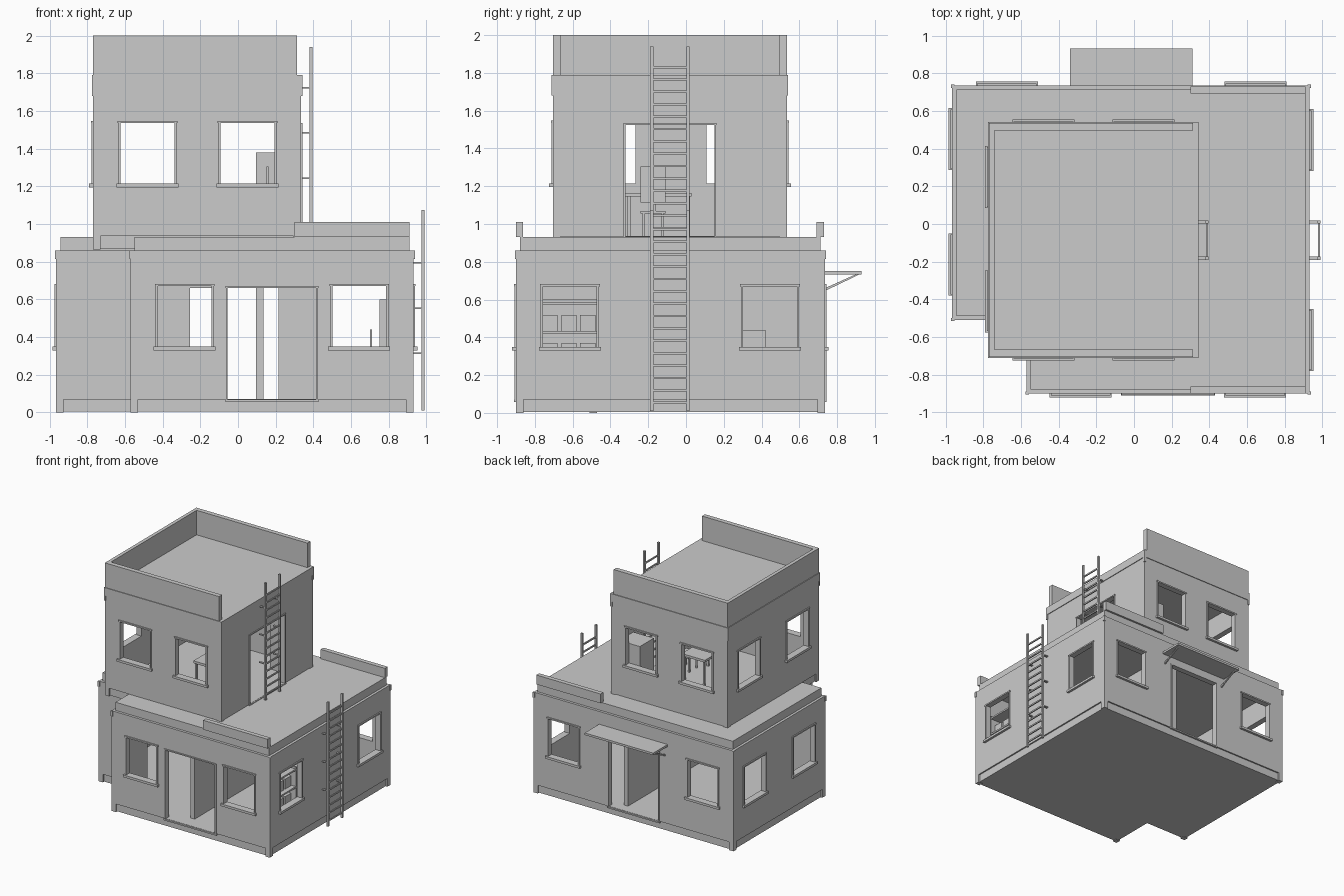
import bpy, bmesh
from mathutils import Vector

cube = bpy.data.objects.get("Cube")
if cube:
    bpy.data.objects.remove(cube)

plaster = bpy.data.materials.new("plain_grey")
plaster.use_nodes = True
GREY = (0.6, 0.6, 0.6, 1)
plaster.diffuse_color = GREY
plaster.node_tree.nodes["Principled BSDF"].inputs["Base Color"].default_value = GREY


def finish(name, bm):
    bmesh.ops.recalc_face_normals(bm, faces=bm.faces)
    me = bpy.data.meshes.new(name)
    bm.to_mesh(me)
    bm.free()
    me.materials.append(plaster)
    ob = bpy.data.objects.new(name, me)
    bpy.context.collection.objects.link(ob)
    return ob


def add_box(bm, x, y, z):
    verts = bmesh.ops.create_cube(bm, size=1)["verts"]
    for v in verts:
        v.co = [(a + b) / 2 + c * (b - a) for c, (a, b) in zip(v.co, (x, y, z))]


def boxes(name, *items):
    bm = bmesh.new()
    for it in items:
        add_box(bm, *it)
    return finish(name, bm)


def inset(poly, t):
    """Move every edge of a right-angled counter-clockwise outline inward."""
    out = []
    for i, p in enumerate(poly):
        a = (p - poly[i - 1]).normalized()
        b = (poly[(i + 1) % len(poly)] - p).normalized()
        out.append(p + t * Vector((-a.y - b.y, a.x + b.x)))
    return out


def slab(name, poly, z0, z1):
    bm = bmesh.new()
    f = bm.faces.new([bm.verts.new((*p, z0)) for p in poly])
    ext = bmesh.ops.extrude_face_region(bm, geom=[f])["geom"]
    for v in ext:
        if isinstance(v, bmesh.types.BMVert):
            v.co.z = z1
    return finish(name, bm)


def wall_ring(name, poly, t, z0, z1):
    bm = bmesh.new()
    rings = [[bm.verts.new((*p, z)) for p in pts]
             for pts, z in ((poly, z0), (poly, z1), (inset(poly, t), z1), (inset(poly, t), z0))]
    for r in range(4):
        a, b = rings[r], rings[(r + 1) % 4]
        for i in range(len(poly)):
            j = (i + 1) % len(poly)
            bm.faces.new((a[i], a[j], b[j], b[i]))
    return finish(name, bm)


def on_wall(axis, sign, face, u, depth, z):
    """Box placed on a wall: u runs along it, depth runs outward from it."""
    d = sorted(face + sign * k for k in depth)
    return (d, u, z) if axis == "x" else (u, d, z)


def cut(ob, cutter):
    mod = ob.modifiers.new("openings", "BOOLEAN")
    mod.object, mod.solver = cutter, "EXACT"
    dg = bpy.context.evaluated_depsgraph_get()
    me = bpy.data.meshes.new_from_object(ob.evaluated_get(dg))
    ob.modifiers.clear()
    ob.data = me
    bpy.data.objects.remove(cutter)


WALL = 0.04
WIN_W, WIN_H, DOOR_W, DOOR_H = 0.285, 0.32, 0.47, 0.59


def storey(name, poly, z0, sides):
    """Floor, walls with openings, window trim, corner feet and caps."""
    base, top = z0 + 0.07, z0 + 0.86
    slab(name + "_floor", inset(poly, 0.012), z0 + 0.004, base + 0.002)
    walls = wall_ring(name + "_walls", poly, WALL, base, top)
    holes, trim = [], []
    for axis, sign, face, windows, doors in sides:
        def put(u0, u1, out, a, b):
            trim.append(on_wall(axis, sign, face, (u0, u1), (-0.005, out), (a, b)))
        for c in windows:
            l, r, s = c - WIN_W / 2, c + WIN_W / 2, base + 0.28
            h = s + WIN_H
            holes.append(on_wall(axis, sign, face, (l, r), (-0.1, 0.1), (s, h)))
            put(l - 0.022, r + 0.022, 0.02, s - 0.02, s)
            put(l - 0.016, r + 0.016, 0.01, h, h + 0.012)
            put(l - 0.012, l, 0.008, s, h)
            put(r, r + 0.012, 0.008, s, h)
        for c in doors:
            l, r, h = c - DOOR_W / 2, c + DOOR_W / 2, base + DOOR_H
            holes.append(on_wall(axis, sign, face, (l, r), (-0.1, 0.1), (base + 0.002, h)))
            put(l - 0.015, r + 0.015, 0.01, base - 0.012, base)
            put(l - 0.012, r + 0.012, 0.008, h, h + 0.01)
            put(l - 0.01, l, 0.008, base, h)
            put(r, r + 0.01, 0.008, base, h)
    cutter = boxes("opening_cutter", *holes)
    cutter.hide_render = True
    cut(walls, cutter)
    boxes(name + "_trim", *trim)
    # Feet and caps follow the outward corners only
    feet, caps = [], []
    for i, (p, q) in enumerate(zip(poly, inset(poly, WALL))):
        a, b = p - poly[i - 1], poly[(i + 1) % len(poly)] - p
        if a.cross(b) > 0:
            x, y = sorted((p.x, q.x)), sorted((p.y, q.y))
            feet.append((x, y, (z0, base)))
            o = (p - q) * 0.15
            x, y = sorted((p.x + o.x, p.x - o.x * 2)), sorted((p.y + o.y, p.y - o.y * 2))
            caps.append((x, y, (top - 0.045, top)))
    boxes(name + "_corner_feet", *feet)
    boxes(name + "_corner_caps", *caps)


def outline(*pts):
    return [Vector(p) for p in pts]


# Ground floor: L-shaped outline with a notched front corner
X0, X1, Y0, Y1 = -0.965, 0.932, -0.9, 0.735
ground = outline((-0.57, Y0), (X1, Y0), (X1, Y1), (X0, Y1), (X0, -0.51), (-0.57, -0.51))
storey("ground", ground, 0, [
    ("y", -1, Y0, (-0.283, 0.643), (0.18,)),
    ("y", 1, Y1, (-0.675, 0.645), (-0.02,)),
    ("x", 1, X1, (-0.615, 0.445), ()),
    ("x", -1, X0, (-0.215, 0.45), ())])
slab("ground_roof", inset(ground, 0.022), 0.86, 0.93)
boxes("terrace_parapets",
      ((0.3, 0.91), (-0.9, -0.862), (0.93, 1.01)),
      ((0.3, 0.91), (0.692, 0.73), (0.93, 1.01)))

# Upper floor: rectangular, overhanging the notch
A0, A1, B0, B1 = -0.77, 0.335, -0.705, 0.535
upper = outline((A0, B0), (A1, B0), (A1, B1), (A0, B1))
storey("upper", upper, 0.865, [
    ("y", -1, B0, (-0.48, 0.05), ()),
    ("y", 1, B1, (-0.48, 0.05), ()),
    ("x", 1, A1, (), (-0.085,)),
    ("x", -1, A0, (-0.41, 0.25), ())])
slab("upper_roof", inset(upper, -0.006), 1.722, 1.79)
boxes("roof_parapet",
      ((A0, 0.313), (B0, B0 + 0.04), (1.79, 2)),
      ((A0, 0.313), (B1 - 0.04, B1), (1.79, 2)),
      ((A0, A0 + 0.03), (B0 + 0.04, B1 - 0.04), (1.79, 2)))

# Awning over the back door with two diagonal braces
boxes("awning", ((-0.34, 0.31), (Y1 - 0.005, 0.93), (0.732, 0.75)))
for x in (-0.32, 0.28):
    bm = bmesh.new()
    pts = ((Y1, 0.645), (Y1, 0.66), (0.9, 0.734), (0.92, 0.734))
    f = bm.faces.new([bm.verts.new((x, *pts[k])) for k in (0, 1, 2, 3)])
    ext = bmesh.ops.extrude_face_region(bm, geom=[f])["geom"]
    bmesh.ops.translate(bm, vec=(0.012, 0, 0),
                        verts=[v for v in ext if isinstance(v, bmesh.types.BMVert)])
    finish("awning_brace", bm)


def ladder(name, wall, x, z0, z1, rungs, brackets):
    rails = [(-0.19, -0.173), (0.002, 0.019)]
    parts = [((x - 0.008, x + 0.008), r, (z0, z1)) for r in rails]
    for i in range(rungs):
        z = z0 + 0.038 + i * 0.0655
        parts.append(((x - 0.005, x + 0.005), (-0.175, 0.004), (z, z + 0.012)))
    for z in brackets:
        parts += [((wall - 0.005, x), r, (z, z + 0.008)) for r in rails]
    boxes(name, *parts)


ladder("lower_ladder", X1, 0.981, 0.01, 1.075, 15, (0.31, 0.55, 0.79))
ladder("upper_ladder", A1, 0.388, 0.935, 1.94, 14, (1.24, 1.48, 1.72))

# Interior partition and furniture
boxes("partition_wall", ((0.095, 0.135), (-0.78, 0.65), (0.07, 0.862)))


def chair(name, x, y, z, back):
    legs = [((x + dx, x + dx + 0.012), (y + dy, y + dy + 0.012), (z, z + 0.12))
            for dx in (0, 0.1) for dy in (0, 0.1)]
    boxes(name, *legs, ((x, x + 0.115), (y - 0.01, y + 0.122), (z + 0.12, z + 0.135)),
          ((x + 0.1, x + 0.112), (y - 0.01, y + 0.122), (z + 0.18, z + back)),
          ((x + 0.1, x + 0.112), (y + 0.04, y + 0.07), (z + 0.13, z + 0.19)))


chair("upper_chair", 0.05, -0.23, 0.935, 0.37)
chair("ground_chair", 0.6, 0.3, 0.07, 0.37)
boxes("table", ((-0.2, 0.02), (-0.32, 0.03), (1.145, 1.165)),
      *[((x, x + 0.015), (y, y + 0.015), (0.935, 1.145))
        for x in (-0.19, -0.005) for y in (-0.31, 0.005)])
boxes("cabinet", ((0.095, 0.29), (0.3, 0.49), (0.935, 1.38)))
boxes("shelf_unit",
      *[((0.76, 0.88), (-0.78, -0.46), (z, z + 0.014)) for z in (0.12, 0.27, 0.42, 0.57)],
      *[((0.76, 0.88), (y, y + 0.014), (0.07, 0.6)) for y in (-0.78, -0.474)],
      ((0.75, 0.762), (-0.78, -0.46), (0.07, 0.6)))
boxes("shelf_items", *[((0.78, 0.84), (y, y + 0.08), (z, z + 0.085))
                       for z in (0.284, 0.434) for y in (-0.76, -0.66, -0.56)])
